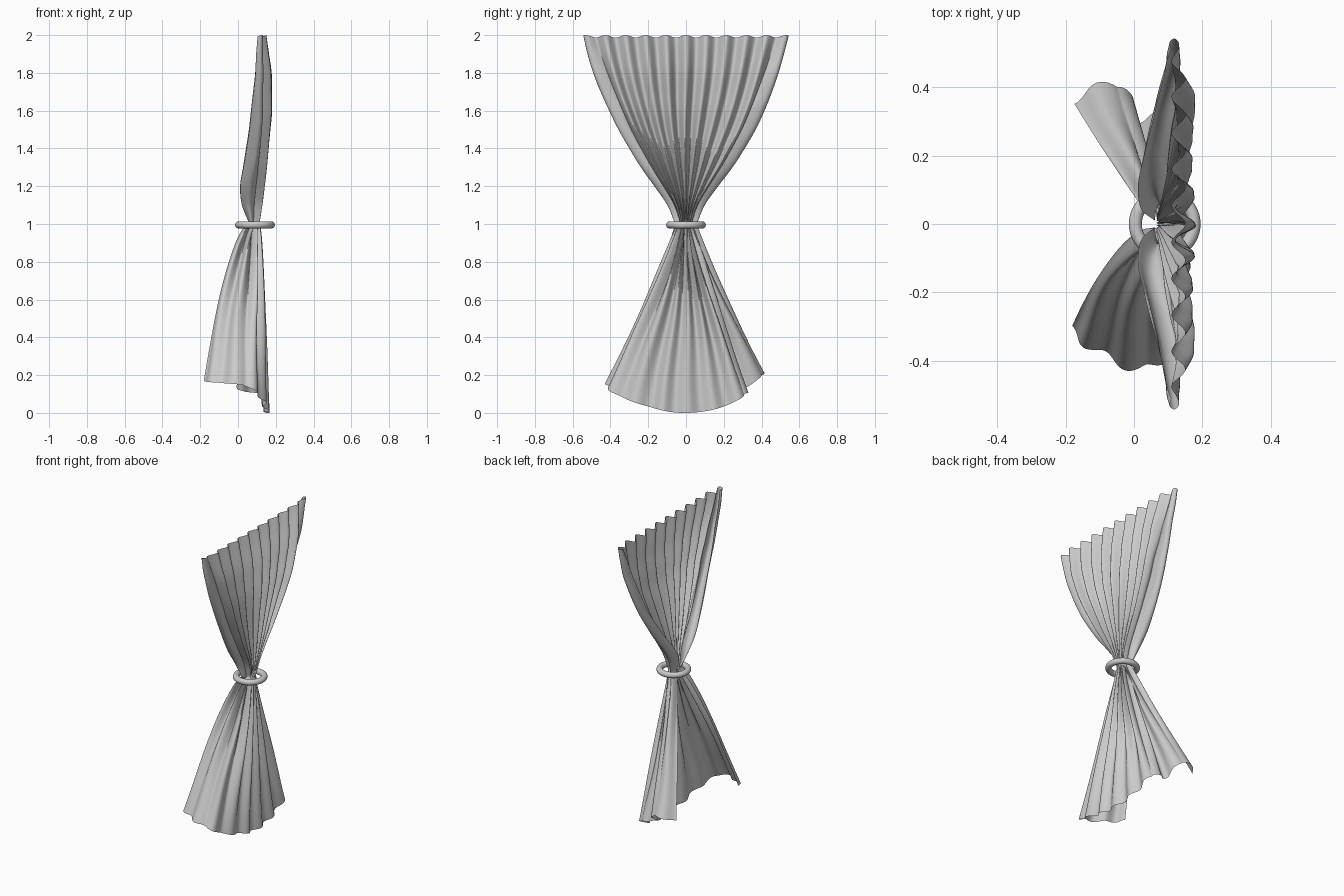
import bpy, bmesh, math

if "Cube" in bpy.data.objects:
    bpy.data.objects.remove(bpy.data.objects["Cube"])

PLEATS = 11
NU, NV = 264, 110


def lerp_table(table, t):
    """Smooth (Catmull-Rom) lookup in evenly spaced values, t in 0..1."""
    n = len(table) - 1
    f = min(max(t, 0), 1) * n
    i = min(int(f), n - 1)
    f -= i
    b, c = table[i], table[i + 1]
    a = table[i - 1] if i > 0 else 2 * b - c
    d = table[i + 2] if i + 2 <= n else 2 * c - b
    return b + 0.5 * f * (c - a + f * (2 * a - 5 * b + 4 * c - d + f * (3 * (b - c) + d - a)))


def smooth(a, b, x):
    t = min(max((x - a) / (b - a), 0), 1)
    return t * t * (3 - 2 * t)


# Upper half, from the gathering ring (0) to the top rail (1)
HALF_WIDTH = [0.035, 0.075, 0.145, 0.22, 0.285, 0.345, 0.395, 0.44, 0.48, 0.515, 0.545]
CENTRE_X = [0.09, 0.10, 0.11, 0.12, 0.13, 0.14, 0.15, 0.15, 0.15, 0.14, 0.13]
CURL = [0.03, 0.08, 0.10, 0.095, 0.09, 0.085, 0.085, 0.075, 0.065, 0.05, 0.03]
UPPER_AMP = [0.024, 0.027, 0.028, 0.028, 0.027, 0.026, 0.025, 0.025, 0.025, 0.023, 0.02]

# Hem path around the open skirt
HEM = [(-0.19, -0.31, 0.17), (-0.09, -0.385, 0.16), (0.04, -0.425, 0.145),
       (0.12, -0.34, 0.085), (0.145, -0.19, 0.033), (0.155, -0.06, 0.005),
       (0.15, 0.08, 0.008), (0.14, 0.21, 0.04), (0.12, 0.32, 0.10),
       (0.01, 0.31, 0.125), (-0.045, 0.415, 0.21), (-0.18, 0.365, 0.19)]
HEM_X, HEM_Y, HEM_Z = (list(c) for c in zip(*HEM))


def upper_base(u, h):
    a = abs(u)
    bend = smooth(0.80, 1.0, a)
    y = HALF_WIDTH and lerp_table(HALF_WIDTH, h) * math.copysign(min(1, a / 0.93) - 0.03 * bend, u)
    x = lerp_table(CENTRE_X, h) - lerp_table(CURL, h) * bend
    return x, y, 1 + h


def lower_base(u, t):
    wx, wy, _ = upper_base(u, 0)
    k = (u + 1) / 2
    px = 0.55 + 0.35 * smooth(-0.3, 0.6, u)
    fx, fy = t ** px, t ** 1.08
    return (wx + (lerp_table(HEM_X, k) - wx) * fx,
            wy + (lerp_table(HEM_Y, k) - wy) * fy,
            1 + (lerp_table(HEM_Z, k) - 1) * t)


def cloth_point(u, s):
    """s = 1 at the rail, 0 at the ring, -1 at the hem."""
    base = upper_base if s >= 0 else lower_base
    h = abs(s)
    x, y, z = base(u, h)
    x0, y0, _ = base(max(u - 0.03, -1), h)
    x1, y1, _ = base(min(u + 0.03, 1), h)
    tx, ty = x1 - x0, y1 - y0
    length = math.hypot(tx, ty) or 1
    drift = 0.7 * math.sin(3.1 * u + 4 * s) * math.sin(math.pi * h)
    phase = PLEATS * math.pi * (u + 1) + drift
    amp = lerp_table(UPPER_AMP, h) if s >= 0 else 0.024 - 0.010 * smooth(0, 1, h)
    amp *= 1 + 0.25 * math.sin(7 * u + 2.5 * s) * math.sin(math.pi * h)
    off = -amp * math.cos(phase)
    # scalloped heading
    if s > 0:
        z -= 0.013 * h ** 6 * (0.5 + 0.5 * math.cos(phase))
    return x + off * ty / length, y - off * tx / length, z


# Curtain sheet
bm = bmesh.new()
rows = []
for j in range(NV + 1):
    s = 1 - 2 * j / NV
    rows.append([bm.verts.new(cloth_point(-1 + 2 * i / NU, s)) for i in range(NU + 1)])
for r0, r1 in zip(rows, rows[1:]):
    for i in range(NU):
        bm.faces.new((r0[i], r1[i], r1[i + 1], r0[i + 1]))
low = min(v.co.z for v in bm.verts)
for v in bm.verts:
    if v.co.z < 1:
        v.co.z -= low * (1 - v.co.z)
for f in bm.faces:
    f.smooth = True
mesh = bpy.data.meshes.new("curtain")
bm.to_mesh(mesh)
bm.free()
curtain = bpy.data.objects.new("curtain", mesh)
bpy.context.collection.objects.link(curtain)

# Gathering ring
bpy.ops.mesh.primitive_torus_add(location=(0.09, 0, 0.995), major_radius=0.086, minor_radius=0.019,
                                 major_segments=64, minor_segments=20)
ring = bpy.context.object
ring.name = "tie_ring"
bpy.ops.object.shade_smooth()
